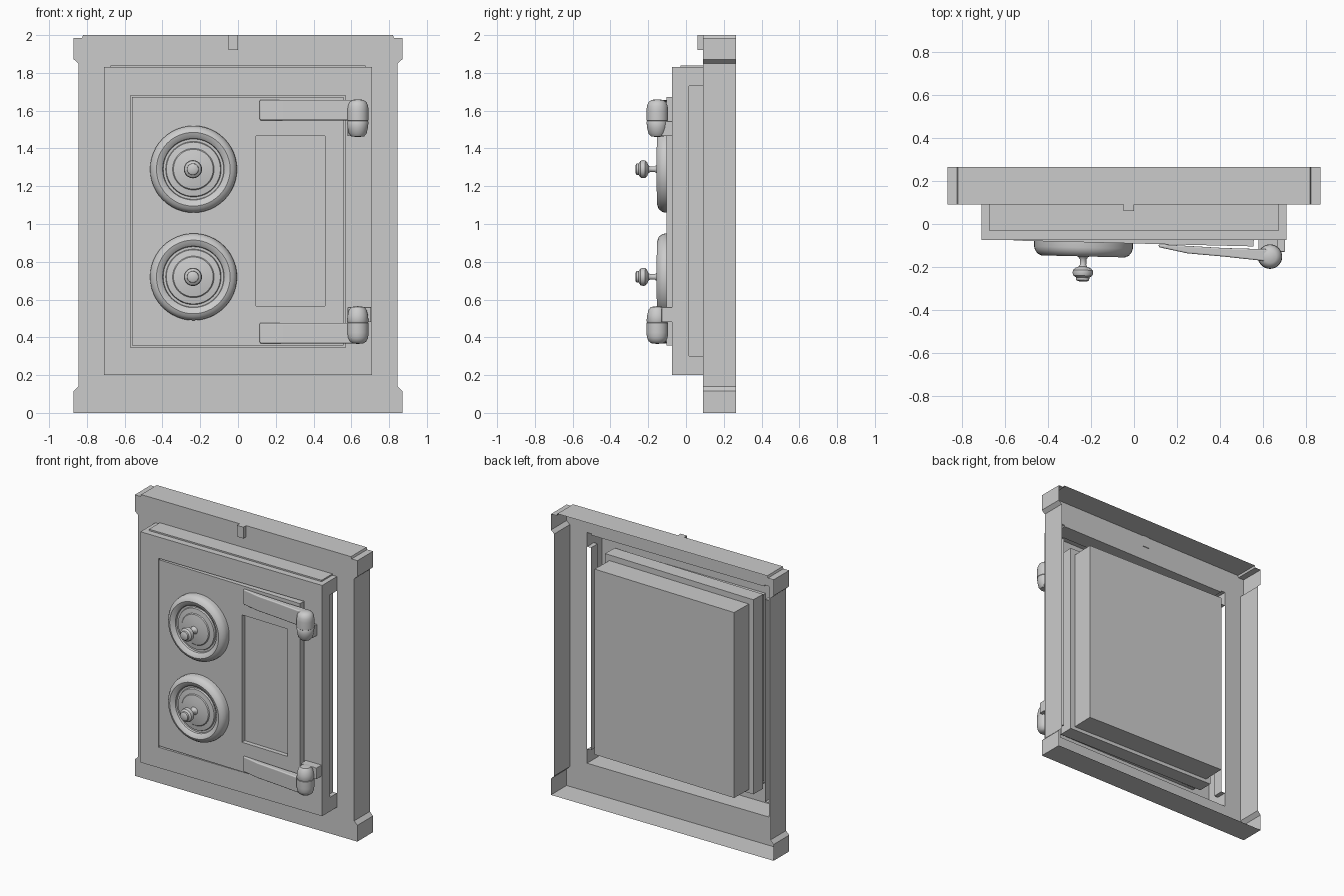
import bpy, bmesh, math
from mathutils import Matrix, Vector

cube = bpy.data.objects.get("Cube")
if cube:
    bpy.data.objects.remove(cube)

steel = bpy.data.materials.new("grey_steel")
steel.use_nodes = True
GREY = (0.6, 0.6, 0.6, 1)
steel.diffuse_color = GREY
steel.node_tree.nodes["Principled BSDF"].inputs["Base Color"].default_value = GREY

# The door stands slightly ajar on its left edge
hinge = Matrix.Translation((-0.565, -0.077, 0))
AJAR = hinge @ Matrix.Rotation(math.radians(-1.4), 4, 'Z') @ hinge.inverted()


def finish(name, bm, matrix=None, smooth=False, bevel=0):
    bmesh.ops.remove_doubles(bm, verts=bm.verts, dist=0.0003)
    bmesh.ops.recalc_face_normals(bm, faces=bm.faces)
    mesh = bpy.data.meshes.new(name)
    bm.to_mesh(mesh)
    bm.free()
    mesh.materials.append(steel)
    obj = bpy.data.objects.new(name, mesh)
    bpy.context.collection.objects.link(obj)
    if matrix:
        obj.matrix_world = matrix
    if bevel:
        mod = obj.modifiers.new("rounding", 'BEVEL')
        mod.width, mod.segments = bevel, 5
        mod.limit_method = 'ANGLE'
    if smooth:
        bpy.ops.object.select_all(action='DESELECT')
        obj.select_set(True)
        bpy.context.view_layer.objects.active = obj
        bpy.ops.object.shade_smooth_by_angle(angle=math.radians(35))
    return obj


def rect(x0, x1, z0, z1):
    return [(x0, z0), (x1, z0), (x1, z1), (x0, z1)]


def mirrored(half):
    """Close a right-hand outline with its mirror image."""
    return half + [(-x, z) for x, z in reversed(half)]


def sheet(bm, y, *loops):
    """Flat sheet facing front; the loops after the first are holes."""
    edges = []
    for loop in loops:
        vs = [bm.verts.new((x, y, z)) for x, z in loop]
        edges += [bm.edges.new((vs[i - 1], vs[i])) for i in range(len(vs))]
    bmesh.ops.triangle_fill(bm, edges=edges, use_beauty=True, normal=Vector((0, -1, 0)))


def tube(bm, loop, y0, y1):
    """Walls following an outline from y0 to y1."""
    a = [bm.verts.new((x, y0, z)) for x, z in loop]
    b = [bm.verts.new((x, y1, z)) for x, z in loop]
    for i in range(len(loop)):
        bm.faces.new((a[i - 1], a[i], b[i], b[i - 1]))


def box(name, x, y, z, matrix=None, bevel=0):
    bm = bmesh.new()
    tube(bm, rect(*x, *z), *y)
    for depth in y:
        sheet(bm, depth, rect(*x, *z))
    return finish(name, bm, matrix, bevel > 0, bevel)


def lathe(name, profile, centre, axis, matrix=None):
    """Spin (radius, distance) pairs about an axis through the centre."""
    bm = bmesh.new()
    c, axis = Vector(centre), Vector(axis)
    vs = [bm.verts.new(c + Vector((r, 0, 0)) + axis * d) for r, d in profile]
    es = [bm.edges.new(pair) for pair in zip(vs, vs[1:])]
    bmesh.ops.spin(bm, geom=vs + es, cent=c, axis=axis, angle=math.tau, steps=48)
    return finish(name, bm, matrix, True)


# Outer frame, hollow at the back
outline = mirrored([(0.87, 0), (0.87, 0.115), (0.845, 0.14), (0.845, 1.85),
                    (0.87, 1.872), (0.87, 1.985), (0.825, 1.985), (0.82, 2)])
casing = rect(-0.71, 0.71, 0.2, 1.83)
bm = bmesh.new()
sheet(bm, 0.09, outline, casing)
tube(bm, outline, 0.09, 0.265)
finish("outer_frame", bm)
box("top_tab", (-0.05, 0), (0.06, 0.095), (1.92, 2))

# Raised casing with notched sides, around the door opening
opening = rect(-0.57, 0.57, 0.345, 1.68)
notched = mirrored([(0.71, 0.2), (0.71, 0.3), (0.68, 0.3),
                    (0.68, 1.73), (0.71, 1.73), (0.71, 1.83)])
bm = bmesh.new()
sheet(bm, -0.075, casing, opening)
tube(bm, casing, -0.075, 0.015)
tube(bm, notched, 0.015, 0.09)
tube(bm, opening, -0.075, -0.05)
for side in (-1, 1):
    sheet(bm, 0.015, rect(side * 0.68, side * 0.71, 0.3, 1.73))
finish("door_casing", bm)
box("casing_top_strip", (-0.675, 0.675), (-0.03, 0.09), (1.82, 1.84))

# Door: front panel with a sunken field, stepped rim and deep body
panel = rect(-0.562, 0.558, 0.357, 1.672)
field = rect(0.095, 0.46, 0.565, 1.465)
bm = bmesh.new()
sheet(bm, -0.077, panel, field)
tube(bm, field, -0.077, -0.045)
sheet(bm, -0.045, field)
tube(bm, panel, -0.077, 0)
finish("door_panel", bm, AJAR)
box("door_rim", (-0.59, 0.59), (-0.02, 0.085), (0.325, 1.70), AJAR)
box("door_body", (-0.555, 0.555), (0.08, 0.245), (0.35, 1.66), AJAR)

# Dials and their knobs
dial = [(0.23, -0.01), (0.23, 0.025), (0.226, 0.04), (0.213, 0.058), (0.195, 0.066),
        (0.178, 0.06), (0.163, 0.048), (0.16, 0.035), (0.147, 0.035), (0.143, 0.046),
        (0.11, 0.05), (0.105, 0.056), (0.06, 0.064), (0, 0.068)]
knob = [(0.035, 0.06), (0.022, 0.07), (0.015, 0.08), (0.015, 0.105), (0.02, 0.114),
        (0.035, 0.12), (0.046, 0.13), (0.048, 0.143), (0.044, 0.156), (0.031, 0.165),
        (0.03, 0.177), (0.022, 0.182), (0, 0.183)]
for label, z in (("upper", 1.29), ("lower", 0.72)):
    lathe(label + "_dial", dial, (-0.235, -0.077, z), (0, -1, 0), AJAR)
    lathe(label + "_knob", knob, (-0.235, -0.077, z), (0, -1, 0), AJAR)

# Lever handles: rounded boss, pivot post and tapering arm, mirrored in height
boss = [(0, 0), (0.03, 0.003), (0.046, 0.014), (0.055, 0.035), (0.057, 0.06),
        (0.057, 0.112), (0.052, 0.116), (0, 0.116)]
post = [(0, 0.114), (0.054, 0.114), (0.057, 0.12), (0.054, 0.15), (0.047, 0.18),
        (0.034, 0.196), (0, 0.2)]
arm = [(0.115, -0.094), (0.115, -0.108), (0.25, -0.137), (0.42, -0.152),
       (0.63, -0.175), (0.63, -0.118), (0.42, -0.112)]
for label, end, way in (("upper", 1.66, -1), ("lower", 0.365, 1)):
    lathe(label + "_handle_boss", boss, (0.634, -0.152, end), (0, 0, way))
    lathe(label + "_handle_post", post, (0.634, -0.152, end), (0, 0, way))
    bm = bmesh.new()
    face = bm.faces.new([bm.verts.new((x, y, end + way * 0.003)) for x, y in arm])
    new = bmesh.ops.extrude_face_region(bm, geom=[face])["geom"]
    bmesh.ops.translate(bm, vec=(0, 0, way * 0.108),
                        verts=[v for v in new if isinstance(v, bmesh.types.BMVert)])
    finish(label + "_handle_arm", bm, None, True, 0.012)
    reach = 0.705 if way > 0 else 0.67
    zs = sorted((end + way * 0.115, end + way * 0.195))
    box(label + "_handle_bracket", (0.58, reach), (-0.13, -0.07), zs, None, 0.004)
